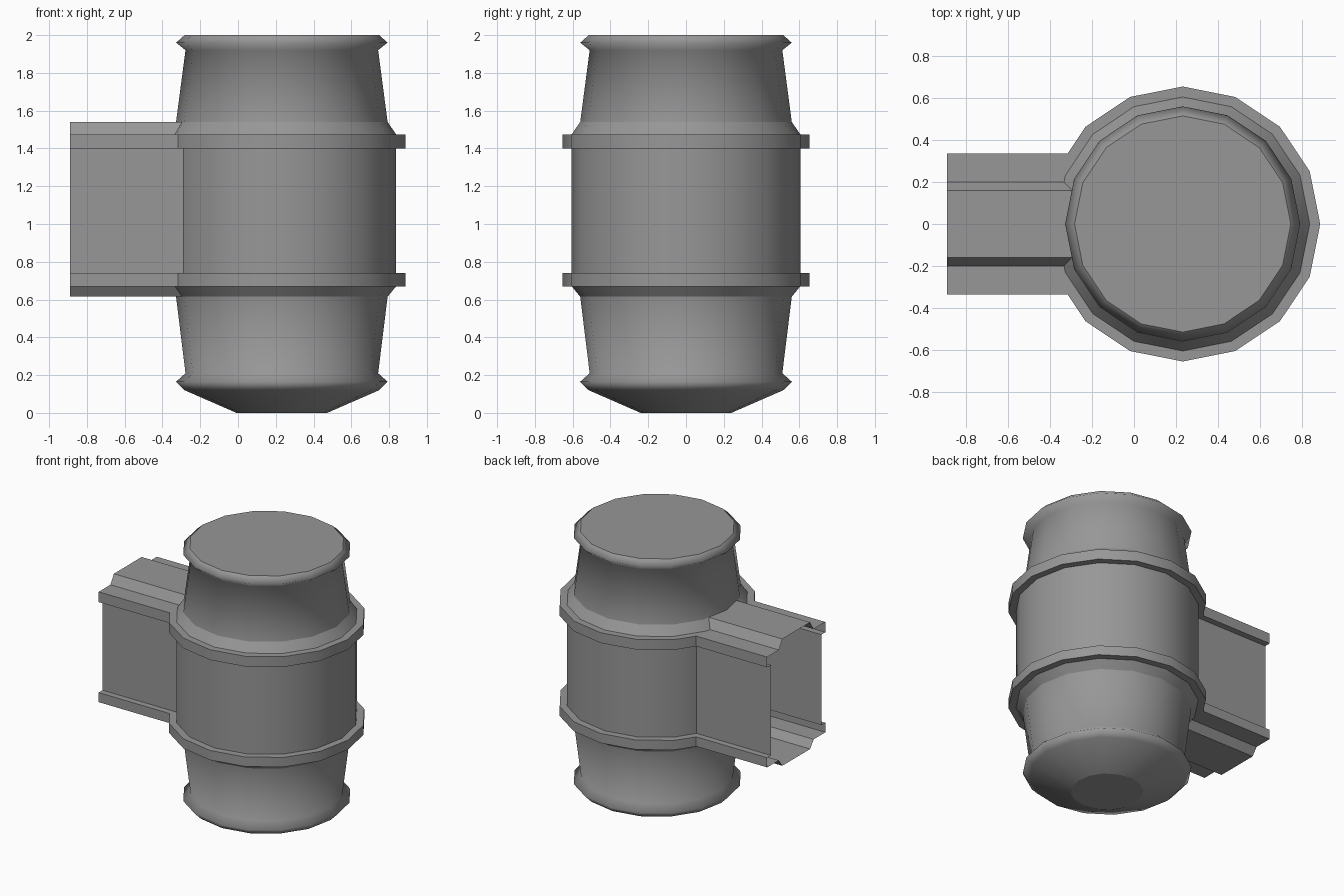
import bpy, bmesh, math

cube = bpy.data.objects.get("Cube")
if cube:
    bpy.data.objects.remove(cube)

SIDES = 16
CENTRE_X = 0.232

grey = bpy.data.materials.new("plain grey")
grey.use_nodes = True
colour = (0.31, 0.31, 0.31, 1)
grey.diffuse_color = colour
bsdf = next(n for n in grey.node_tree.nodes if n.type == 'BSDF_PRINCIPLED')
bsdf.inputs["Base Color"].default_value = colour


def finish(bm, name):
    mesh = bpy.data.meshes.new(name)
    bm.to_mesh(mesh)
    bm.free()
    mesh.materials.append(grey)
    obj = bpy.data.objects.new(name, mesh)
    bpy.context.collection.objects.link(obj)
    return obj


def lathe(name, profile):
    """Revolve (radius, height, sharp) points and cap both ends."""
    bm = bmesh.new()
    rings = []
    for r, z, _ in profile:
        angles = [math.tau * i / SIDES for i in range(SIDES)]
        rings.append([bm.verts.new((CENTRE_X + r * math.cos(a), r * math.sin(a), z))
                      for a in angles])
    for low, high in zip(rings, rings[1:]):
        for i in range(SIDES):
            j = (i + 1) % SIDES
            bm.faces.new((low[i], low[j], high[j], high[i])).smooth = True
    bm.faces.new(rings[0][::-1])
    bm.faces.new(rings[-1])
    for ring, (_, _, sharp) in zip(rings, profile):
        for i in range(SIDES):
            bm.edges.get((ring[i], ring[(i + 1) % SIDES])).smooth = not sharp
    return finish(bm, name)


def channel(name, outline, x0, x1):
    """Sweep a closed (y, z) outline along x, leaving the ends open."""
    bm = bmesh.new()
    outer = [bm.verts.new((x0, y, z)) for y, z in outline]
    inner = [bm.verts.new((x1, y, z)) for y, z in outline]
    for i in range(len(outline)):
        j = (i + 1) % len(outline)
        bm.faces.new((outer[i], inner[i], inner[j], outer[j]))
    return finish(bm, name)


# Canister: domed base, tapered ends with rolled rims, two flanges
lathe("canister", [
    (0.24, 0.0, True), (0.515, 0.12, False), (0.56, 0.165, False),
    (0.51, 0.21, False), (0.56, 0.615, True), (0.605, 0.67, True),
    (0.655, 0.67, True), (0.655, 0.74, True), (0.605, 0.74, True),
    (0.605, 1.4, True), (0.655, 1.4, True), (0.655, 1.475, True),
    (0.605, 1.475, True), (0.56, 1.54, True), (0.51, 1.92, False),
    (0.56, 1.96, False), (0.515, 2.0, True),
])

# Side duct: half outline mirrored in y, with lips level with the flanges
half = [(0.16, 0.615), (0.2, 0.67), (0.335, 0.67), (0.335, 0.74), (0.29, 0.74),
        (0.29, 1.4), (0.335, 1.4), (0.335, 1.475), (0.2, 1.475), (0.16, 1.54)]
outline = half + [(-y, z) for y, z in reversed(half)]
channel("side_duct", outline, -0.89, -0.2)
